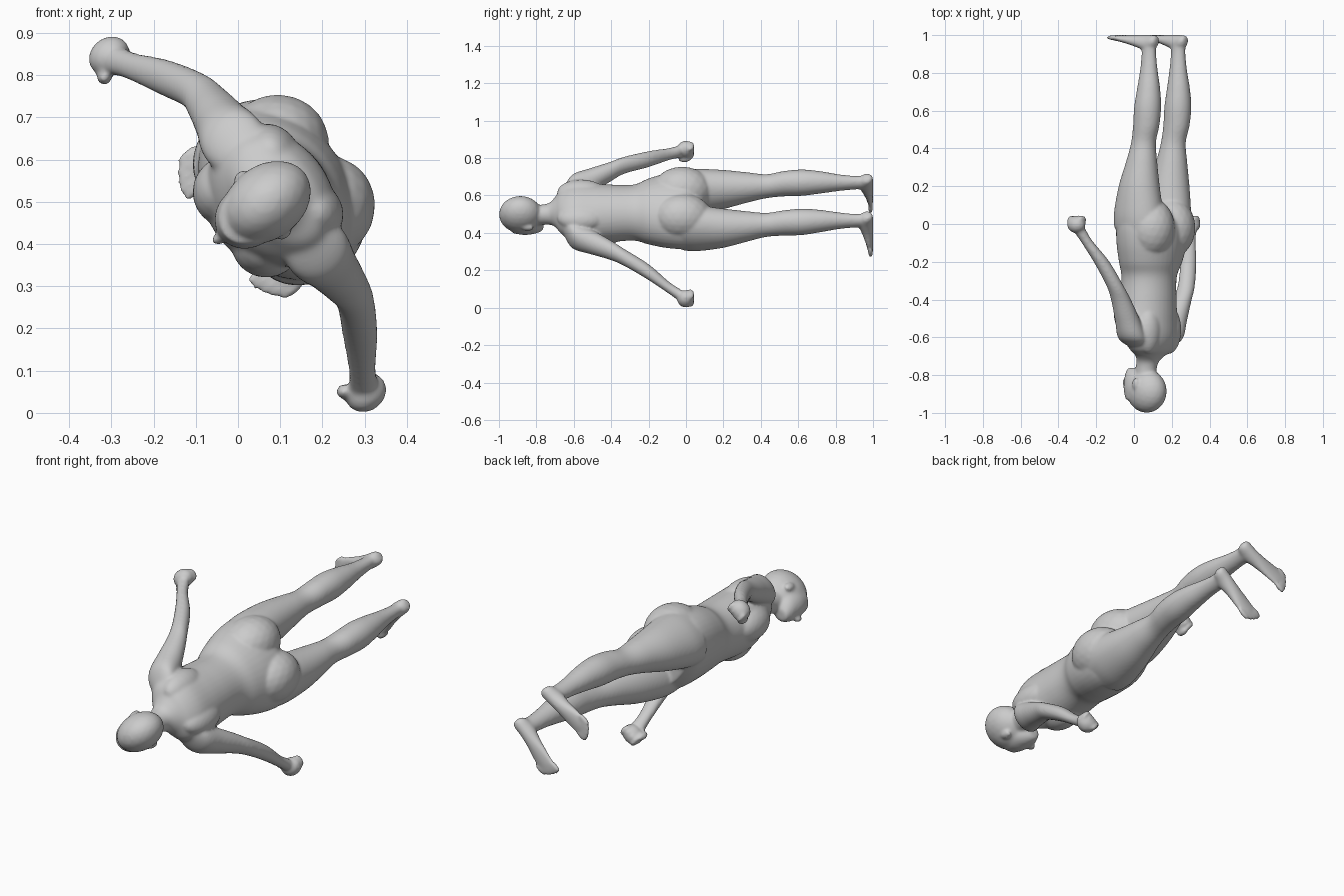
import bpy, bmesh, math
from mathutils import Matrix, Vector

# Body frame: u = sideways, y = head to feet, d = towards the back.
ROLL_C, ROLL_S = 0.606, 0.795
MID_U = 0.356
SIDES, STEPS = 40, 5

bm = bmesh.new()


def spline(keys):
    """Smoothly interpolate rows of numbers."""
    rows = [Vector(k) for k in keys]
    rows = [rows[0]] + rows + [rows[-1]]
    out = []
    for i in range(1, len(rows) - 2):
        p0, p1, p2, p3 = rows[i - 1:i + 3]
        for k in range(STEPS):
            t = k / STEPS
            out.append(0.5 * (2 * p1 + (p2 - p0) * t + (2 * p0 - 5 * p1 + 4 * p2 - p3) * t * t
                              + (3 * p1 - p0 - 3 * p2 + p3) * t ** 3))
    return out + [rows[-1]]


def loft(keys, side=1, along_d=False):
    """Skin elliptical rings; each key is u, y, d, sideways radius, other radius."""
    rings = []
    for u, y, d, a, b in spline(keys):
        ring = []
        for i in range(SIDES):
            t = math.tau * i / SIDES
            off = b * math.sin(t)
            p = (side * (u + a * math.cos(t)), y + off * along_d, d + off * (not along_d))
            ring.append(bm.verts.new(p))
        rings.append(ring)
    for r, q in zip(rings, rings[1:]):
        for i in range(SIDES):
            j = (i + 1) % SIDES
            bm.faces.new((r[i], r[j], q[j], q[i]))
    bm.faces.new(rings[0])
    bm.faces.new(rings[-1])


def blob(center, radii, side=1, tilt=0):
    c = (center[0] * side, center[1], center[2])
    m = Matrix.Translation(c) @ Matrix.Rotation(tilt, 4, 'X') @ Matrix.Diagonal((*radii, 1))
    bmesh.ops.create_icosphere(bm, subdivisions=3, radius=1, matrix=m)


# Torso and neck
loft([(0, -0.82, .345, .054, .058), (0, -0.74, .358, .056, .058), (0, -0.70, .378, .085, .07),
      (0, -0.665, .388, .14, .095), (0, -0.60, .380, .175, .128), (0, -0.50, .365, .168, .147),
      (0, -0.40, .365, .158, .147), (0, -0.28, .372, .154, .142), (0, -0.20, .382, .188, .155),
      (0, -0.10, .389, .218, .165), (0, 0.0, .392, .228, .16), (0, 0.06, .39, .20, .12)])

# Head: skull, jaw, nose and lips
blob((0, -0.885, .356), (.088, .115, .116))
loft([(0, -0.93, .32, .07, .09), (0, -0.87, .303, .074, .084), (0, -0.82, .295, .067, .072),
      (0, -0.785, .282, .05, .053), (0, -0.762, .268, .028, .03)])
blob((0, -0.835, .218), (.015, .026, .022), tilt=0.5)
blob((0, -0.80, .232), (.024, .012, .012))

for s in (1, -1):
    # Ears
    blob((.085, -0.845, .345), (.012, .032, .02), s)
    # Chest, shoulder blades, buttocks
    blob((.075, -0.47, .30), (.085, .13, .086), s)
    blob((.085, -0.56, .435), (.075, .13, .065), s)
    blob((.09, -0.02, .448), (.125, .16, .134), s)

    # Arm
    loft([(.11, -0.65, .385, .045, .05), (.16, -0.605, .382, .068, .078),
          (.205, -0.51, .385, .068, .066), (.26, -0.41, .387, .054, .054),
          (.31, -0.33, .383, .046, .045), (.38, -0.20, .345, .044, .041),
          (.45, -0.09, .298, .033, .032), (.485, -0.03, .276, .034, .036)], s)

    # Fist with curled fingers and thumb
    blob((.502, -0.003, .270), (.044, .045, .052), s)
    for k in range(4):
        blob((.498, .022, .234 + k * .024), (.032, .024, .014), s)
    blob((.468, -0.008, .230), (.018, .036, .018), s)

    # Leg
    loft([(.115, -0.02, .395, .11, .145), (.122, .06, .395, .112, .14), (.13, .2, .405, .099, .114),
          (.131, .33, .422, .078, .085), (.13, .43, .434, .062, .068), (.132, .52, .453, .065, .072),
          (.132, .62, .463, .069, .073), (.13, .72, .468, .058, .062), (.128, .82, .468, .042, .048),
          (.128, .91, .468, .033, .041), (.128, .965, .47, .033, .045)], s)

    # Foot and toes
    loft([(.127, .974, .522, .018, .018), (.127, .966, .505, .033, .034),
          (.130, .958, .46, .036, .043), (.139, .968, .40, .038, .033),
          (.152, .979, .33, .046, .021), (.16, .986, .265, .047, .014)], s, True)
    for k in range(5):
        blob((.124 + k * .0195, .987, .240 + k * k * .0025), (.0125, .013, .036), s)

# Roll the figure into place and fuse all the parts into one skin
for v in bm.verts:
    u, y, d = v.co.x + MID_U, v.co.y, v.co.z
    v.co = (-ROLL_C * u + ROLL_S * d, y, ROLL_S * u + ROLL_C * d)
bmesh.ops.recalc_face_normals(bm, faces=bm.faces)
mesh = bpy.data.meshes.new("human_body")
bm.to_mesh(mesh)
bm.free()
body = bpy.data.objects.new("human_body", mesh)
bpy.context.collection.objects.link(body)

fuse = body.modifiers.new("fuse", 'REMESH')
fuse.mode = 'VOXEL'
fuse.voxel_size = 0.0065
fuse.use_smooth_shade = True
soften = body.modifiers.new("soften", 'SMOOTH')
soften.factor = 0.5
soften.iterations = 14
